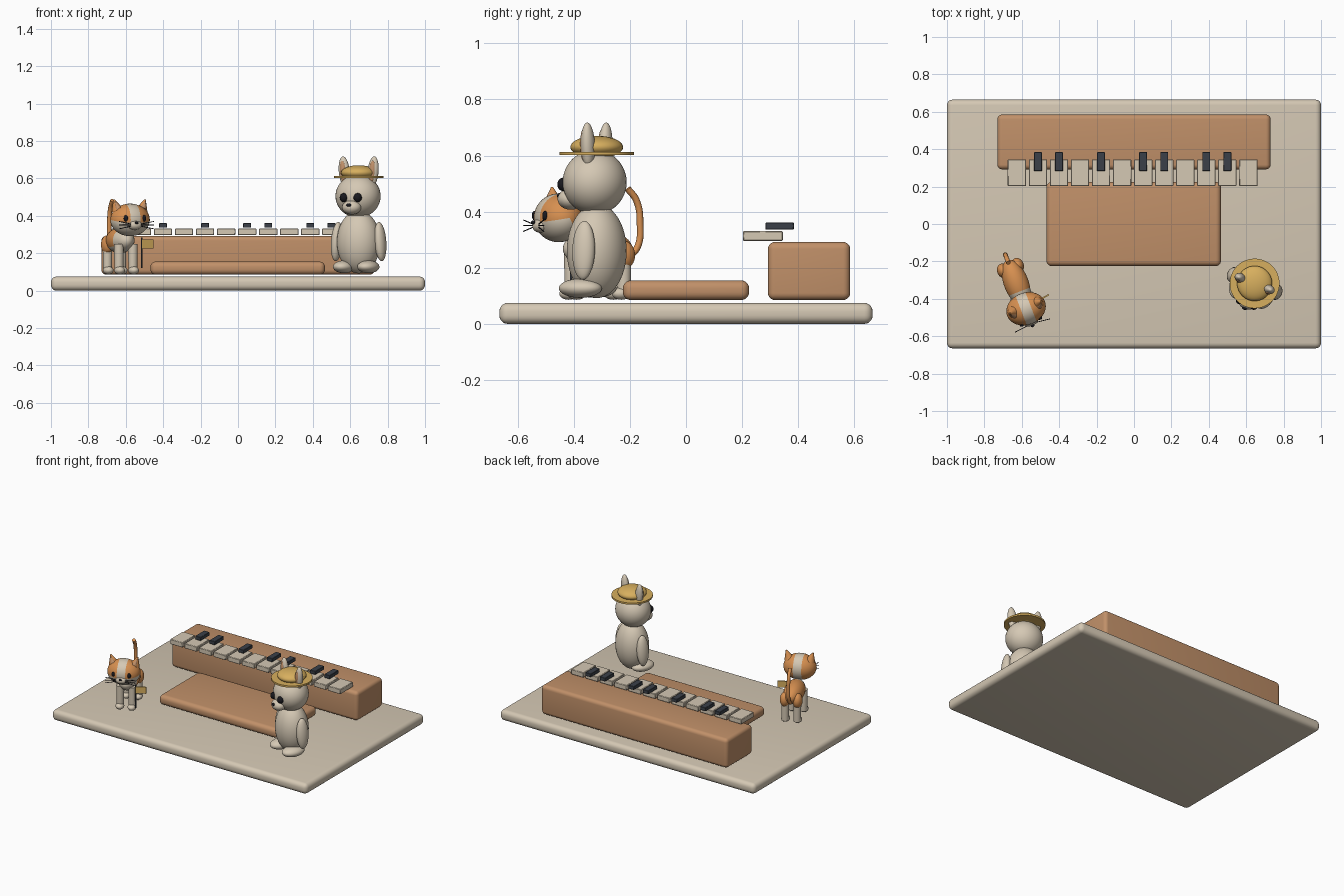
import bpy, bmesh
from math import radians, atan2, pi
from mathutils import Matrix, Vector

if "Cube" in bpy.data.objects:
    bpy.data.objects.remove(bpy.data.objects["Cube"])


def material(name, srgb):
    col = [c ** 2.2 for c in srgb] + [1]
    m = bpy.data.materials.new(name)
    m.use_nodes = True
    m.diffuse_color = col
    m.node_tree.nodes["Principled BSDF"].inputs["Base Color"].default_value = col
    return m


CREAM = material("cream", (.83, .78, .70))
WOOD = material("wood brown", (.75, .56, .41))
ORANGE = material("orange fur", (.84, .56, .32))
GOLD = material("straw gold", (.84, .68, .37))
DARK = material("charcoal", (.24, .26, .29))
BLACK = material("black", (.12, .12, .14))
I = Matrix.Identity(4)


def finish(name, bm, mats, place=I, rule=None):
    """Turn a bmesh into a smooth object; rule picks the material index of a face."""
    for f in bm.faces:
        f.smooth = True
        if rule:
            f.material_index = rule(f.calc_center_median())
    me = bpy.data.meshes.new(name)
    bm.to_mesh(me)
    bm.free()
    me.set_sharp_from_angle(angle=radians(40))
    for m in mats:
        me.materials.append(m)
    ob = bpy.data.objects.new(name, me)
    bpy.context.collection.objects.link(ob)
    ob.matrix_world = place
    return ob


def box(name, lo, hi, mat, bevel=0.0, place=I, segs=5):
    lo, hi = Vector(lo), Vector(hi)
    bm = bmesh.new()
    bmesh.ops.create_cube(bm, size=1)
    bmesh.ops.scale(bm, vec=hi - lo, verts=bm.verts)
    if bevel:
        bmesh.ops.bevel(bm, geom=bm.edges[:], offset=bevel, segments=segs,
                        profile=0.5, affect='EDGES')
    return finish(name, bm, [mat], place @ Matrix.Translation((lo + hi) / 2))


def ball(name, at, radii, mats, place=I, tilt=0, pole='Z', rule=None):
    """Ellipsoid; the rule sees unit-sphere coordinates."""
    bm = bmesh.new()
    bmesh.ops.create_uvsphere(bm, u_segments=36, v_segments=24, radius=1)
    turn = {'Z': I, 'X': Matrix.Rotation(pi / 2, 4, 'Y'),
            'Y': Matrix.Rotation(pi / 2, 4, 'X')}[pole]
    bmesh.ops.transform(bm, matrix=turn, verts=bm.verts)
    if rule:
        for f in bm.faces:
            f.material_index = rule(f.calc_center_median())
    bmesh.ops.scale(bm, vec=radii, verts=bm.verts)
    place = place @ Matrix.Translation(at) @ Matrix.Rotation(tilt, 4, 'Y')
    return finish(name, bm, mats if isinstance(mats, list) else [mats], place)


def cone(name, base, tip, r1, r2, mat, place=I, segs=24):
    base, tip = Vector(base), Vector(tip)
    d = tip - base
    bm = bmesh.new()
    bmesh.ops.create_cone(bm, cap_ends=True, segments=segs, radius1=r1,
                          radius2=r2, depth=d.length)
    rot = d.to_track_quat('Z', 'Y').to_matrix().to_4x4()
    return finish(name, bm, [mat], place @ Matrix.Translation((base + tip) / 2) @ rot)


def tube(name, points, radius, mat, place=I):
    cu = bpy.data.curves.new(name, 'CURVE')
    cu.dimensions = '3D'
    cu.bevel_depth = radius
    cu.bevel_resolution = 3
    cu.use_fill_caps = True
    sp = cu.splines.new('BEZIER')
    sp.bezier_points.add(len(points) - 1)
    for p, co in zip(sp.bezier_points, points):
        p.co = co
        p.handle_left_type = p.handle_right_type = 'AUTO'
    cu.materials.append(mat)
    ob = bpy.data.objects.new(name, cu)
    bpy.context.collection.objects.link(ob)
    ob.matrix_world = place
    return ob


def frame(x, y, yaw):
    return Matrix.Translation((x, y, 0)) @ Matrix.Rotation(radians(yaw), 4, 'Z')


SIDES = (("left", 1), ("right", -1))

# Stage, low platform and keyboard case
box("stage_base", (-1, -.665, 0), (1, .665, .075), CREAM, .03)
box("low_platform", (-.468, -.225, .085), (.465, .225, .155), WOOD, .028)
box("keyboard_case", (-.73, .292, .085), (.73, .585, .292), WOOD, .025)

# Keys
for i in range(12):
    x = -.626 + i * .1125
    box(f"white_key_{i}", (x - .049, .203, .296), (x + .049, .345, .331), CREAM, .003, segs=1)
    if i in (1, 2, 4, 6, 7, 9, 10):
        box(f"black_key_{i}", (x - .021, .283, .336), (x + .021, .384, .361),
            DARK, .002, segs=1)

# Standing animal with a straw hat
P = frame(.645, -.318, -22)
ball("dog_body", (0, 0, .26), (.118, .105, .168), CREAM, P)
ball("dog_head", (0, -.008, .505), (.122, .113, .115), CREAM, P)
ball("dog_snout", (0, -.1, .445), (.052, .046, .038), CREAM, P)
ball("dog_nose", (0, -.143, .457), (.014, .009, .009), BLACK, P)
for side, s in SIDES:
    ball(f"dog_eye_{side}", (s * .04, -.112, .497), (.022, .022, .024), BLACK, P)
    ball(f"dog_arm_{side}", (s * .125, 0, .262), (.03, .042, .105), CREAM, P, s * -.08)
    ball(f"dog_foot_{side}", (s * .07, -.035, .127), (.055, .08, .034), CREAM, P)
    ball(f"dog_ear_{side}", (s * .083, 0, .635), (.03, .024, .083), CREAM, P, s * .1)
    ball(f"dog_inner_ear_{side}", (s * .083, -.015, .635), (.018, .013, .06), WOOD, P, s * .1)
cone("hat_brim", (0, 0, .601), (0, 0, .613), .133, .133, GOLD, P, 48)
ball("hat_crown", (0, 0, .63), (.094, .094, .04), GOLD, P)

# Cat: body with white chest, head with white muzzle and forehead stripe
C = frame(-.63, -.315, 21)
ball("cat_body", (0, 0, .268), (.066, .13, .068), [ORANGE, CREAM], C, pole='Y',
     rule=lambda c: int(c.y < -.35 or c.z < -.5))


def face_rule(c):
    angle = atan2(c.z, -c.y)
    return int(abs(c.x) < .25 or -2.1 < angle < -.09)


ball("cat_head", (0, -.148, .378), (.108, .086, .087), [ORANGE, CREAM], C,
     pole='X', rule=face_rule)
ball("cat_muzzle", (0, -.22, .35), (.04, .025, .025), CREAM, C)
ball("cat_nose", (0, -.246, .362), (.01, .007, .007), BLACK, C)
for side, s in SIDES:
    ball(f"cat_eye_{side}", (s * .052, -.221, .386), (.012, .009, .017), BLACK, C)
    cone(f"cat_ear_{side}", (s * .07, -.14, .43), (s * .089, -.14, .487), .032, .004, ORANGE, C)
    cone(f"cat_inner_ear_{side}", (s * .071, -.157, .437), (s * .087, -.147, .478),
         .018, .002, WOOD, C)
    for k in (-1, 0, 1):
        cone(f"cat_whisker_{side}_{k}", (s * .03, -.236, .35 + k * .006),
             (s * .1, -.244, .35 + k * .02), .002, .002, BLACK, C, 8)
    for end, y in (("front", -.085), ("hind", .085)):
        cone(f"cat_{end}_leg_{side}", (s * .04, y, .1), (s * .04, y, .25), .024, .026, CREAM, C)
        ball(f"cat_{end}_paw_{side}", (s * .04, y - .01, .108), (.028, .034, .022), CREAM, C)
    ball(f"cat_haunch_{side}", (s * .042, .085, .245), (.032, .04, .05), ORANGE, C)
tube("cat_tail", [(0, .11, .235), (0, .15, .27), (0, .162, .36), (0, .148, .44),
                  (0, .115, .482)], .012, ORANGE, C)

# Small flag beside the cat
F = frame(-.515, -.41, 28)
cone("flag_pole", (0, 0, .12), (0, 0, .285), .004, .004, DARK, F, 12)
box("flag", (0, -.004, .226), (.068, .004, .272), GOLD, 0, F)
